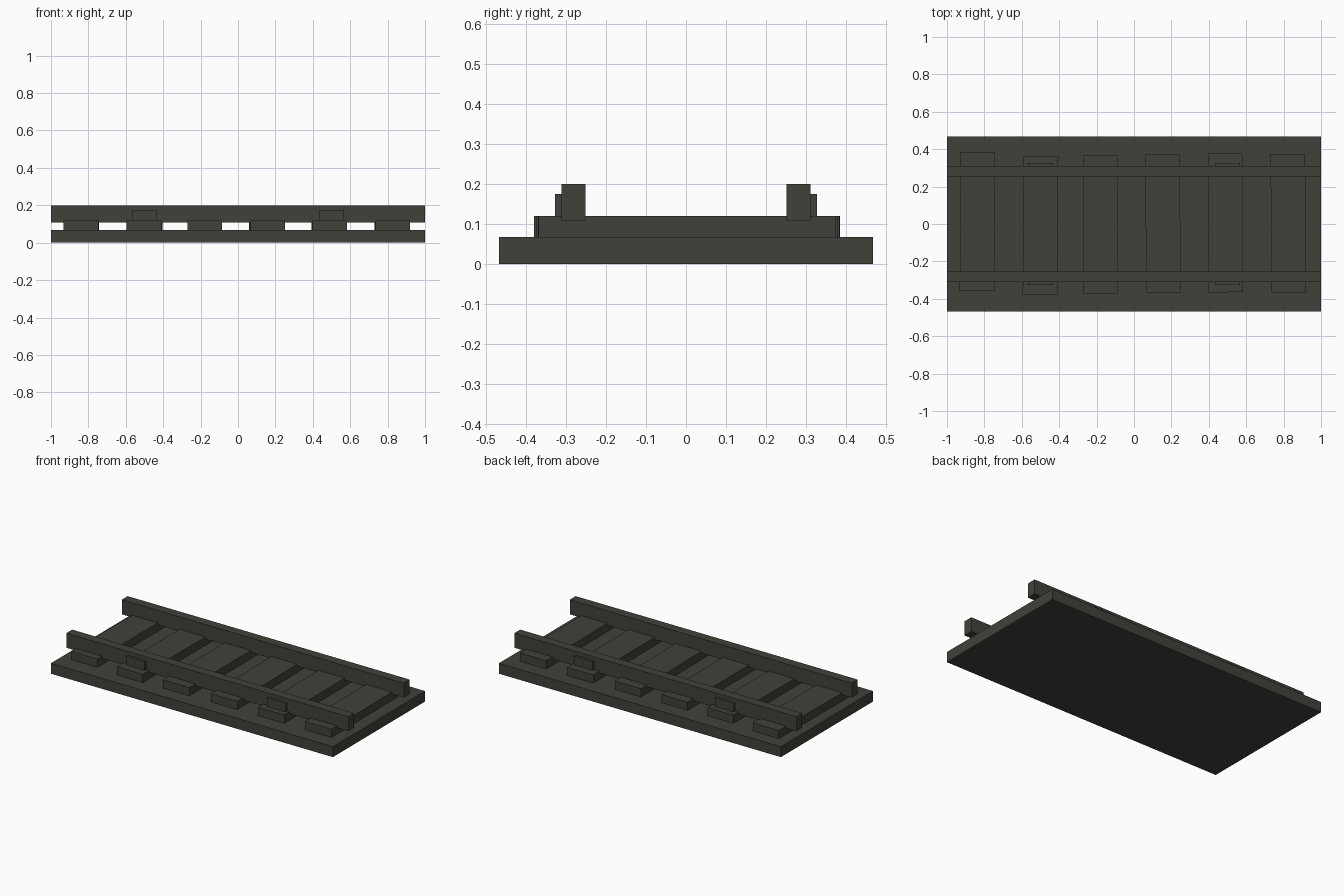
import bpy
from mathutils import Matrix

if "Cube" in bpy.data.objects:
    bpy.data.objects.remove(bpy.data.objects["Cube"])

iron = bpy.data.materials.new("dark_olive_grey")
iron.diffuse_color = (0.053, 0.053, 0.043, 1)
iron.use_nodes = True
iron.node_tree.nodes["Principled BSDF"].inputs["Base Color"].default_value = iron.diffuse_color


def box(name, x, y, z, yaw=0.0):
    """Box from (min, max) ranges, turned about its own centre."""
    bpy.ops.mesh.primitive_cube_add(size=1)
    ob = bpy.context.object
    ob.name = name
    size = [r[1] - r[0] for r in (x, y, z)]
    ob.data.transform(Matrix.Diagonal((*size, 1)))
    ob.location = [(r[0] + r[1]) / 2 for r in (x, y, z)]
    ob.rotation_euler.z = yaw
    ob.data.materials.append(iron)
    return ob


# Track bed
box("track_bed", (-1, 1), (-0.467, 0.467), (0, 0.067))

# Sleepers, slightly uneven: centre x, centre y, yaw
sleepers = [(-0.837, 0.013, -0.007), (-0.5, -0.008, -0.007), (-0.177, -0.002, 0.0),
            (0.155, 0.003, 0.013), (0.489, 0.006, 0.006), (0.825, 0.003, 0.007)]
for i, (cx, cy, yaw) in enumerate(sleepers, 1):
    box(f"sleeper_{i}", (cx - 0.0925, cx + 0.0925), (cy - 0.371, cy + 0.371),
        (0.067, 0.12), yaw)

# Rails with joint plates on their outer sides
for label, s in (("front", -1), ("back", 1)):
    box(f"{label}_rail", (-1, 1), sorted((s * 0.251, s * 0.311)), (0.107, 0.2))
    for j, cx in enumerate((-0.5, 0.5), 1):
        box(f"{label}_joint_plate_{j}", (cx - 0.067, cx + 0.067),
            sorted((s * 0.305, s * 0.327)), (0.12, 0.175))
